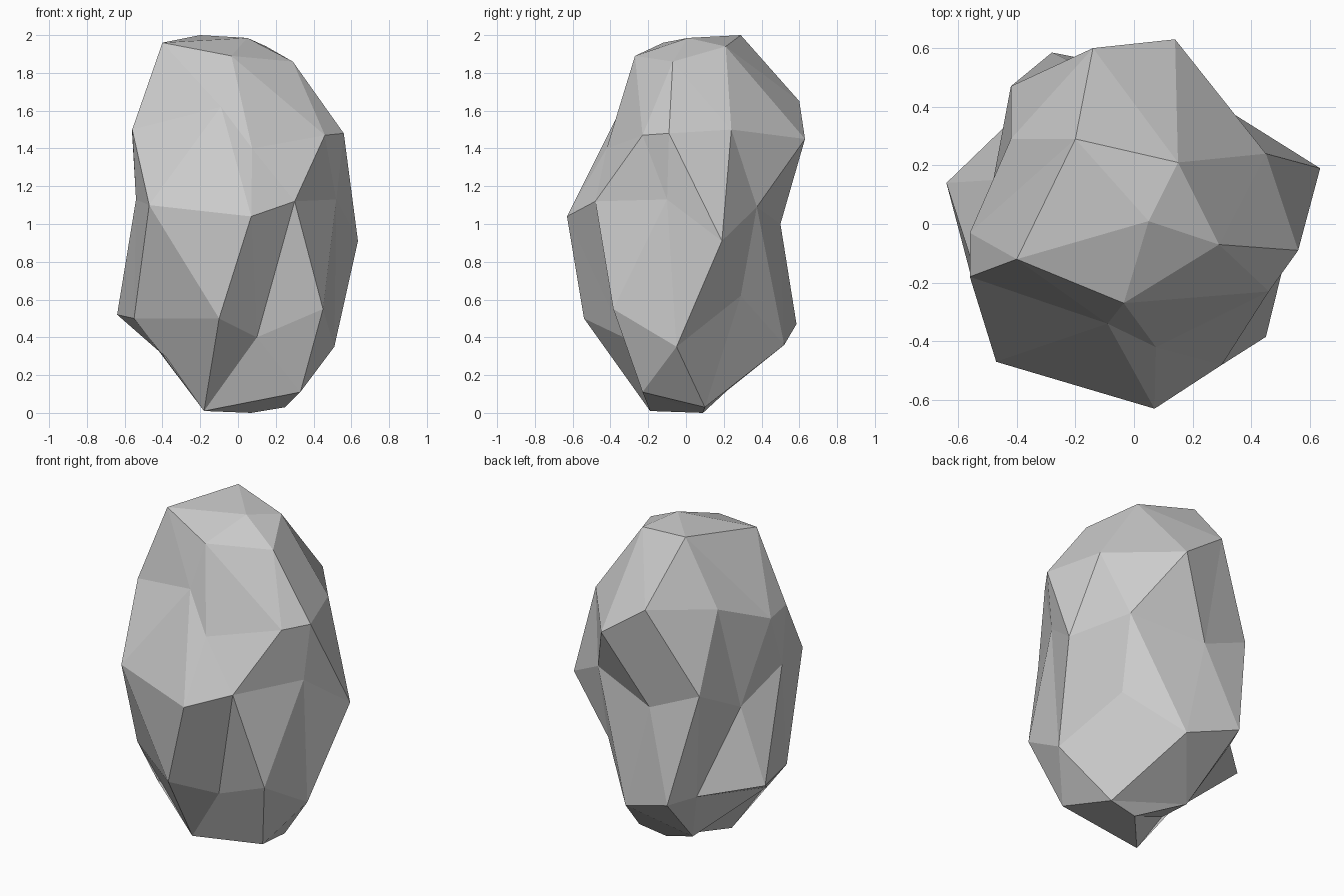
import bpy
from math import atan2, degrees

# Faceted boulder: a 42-point icosphere whose rings are pushed to hand-read spots.
# Each ring runs counter-clockwise seen from above, rings go from crown to foot.
RINGS = [
    # crown
    [(.05, .01, 1.985)],
    # shoulder
    [(.29, -.07, 1.86), (.15, .21, 1.94), (-.20, .29, 2.0), (-.40, -.12, 1.96), (-.035, -.27, 1.89)],
    # upper belt
    [(.56, -.09, 1.48), (.45, .24, 1.50), (.14, .63, 1.45), (-.14, .60, 1.65), (-.42, .29, 1.61),
     (-.56, -.03, 1.47), (-.56, -.18, 1.50), (-.09, -.34, 1.62), (.075, -.42, 1.40), (.46, -.23, 1.47)],
    # waist
    [(.635, .19, .91), (.34, .375, 1.09), (-.10, .50, 1.0), (-.42, .47, 1.14), (-.48, .15, .97),
     (-.54, -.17, 1.13), (-.47, -.47, 1.10), (.07, -.63, 1.04), (.30, -.48, 1.12), (.52, -.10, 1.13)],
    # lower belt
    [(.51, -.05, .35), (.33, .29, .62), (.05, .52, .36), (-.28, .585, .47), (-.36, .41, .48),
     (-.64, .14, .52), (-.55, -.20, .50), (-.10, -.54, .50), (.10, -.33, .40), (.45, -.385, .55)],
    # foot edge
    [(.25, .10, .03), (-.20, .22, .12), (-.40, -.22, .31), (-.18, -.19, .01), (.33, -.23, .11)],
    # foot
    [(.07, .09, 0)],
]
LEVELS = (.95, .7, .3, -.3, -.7, -.95)


def ring_key(v):
    """Ring number from the top, then angle around z."""
    ring = sum(v.co.z < level for level in LEVELS)
    return ring, round(degrees(atan2(v.co.y, v.co.x))) % 360


bpy.ops.mesh.primitive_ico_sphere_add(subdivisions=2, radius=1)
rock = bpy.context.object
rock.name = "boulder"
ordered = sorted(rock.data.vertices, key=ring_key)
for v, p in zip(ordered, [p for ring in RINGS for p in ring]):
    v.co = p

# flat facets
rock.data.shade_flat()
rock.data.update()
